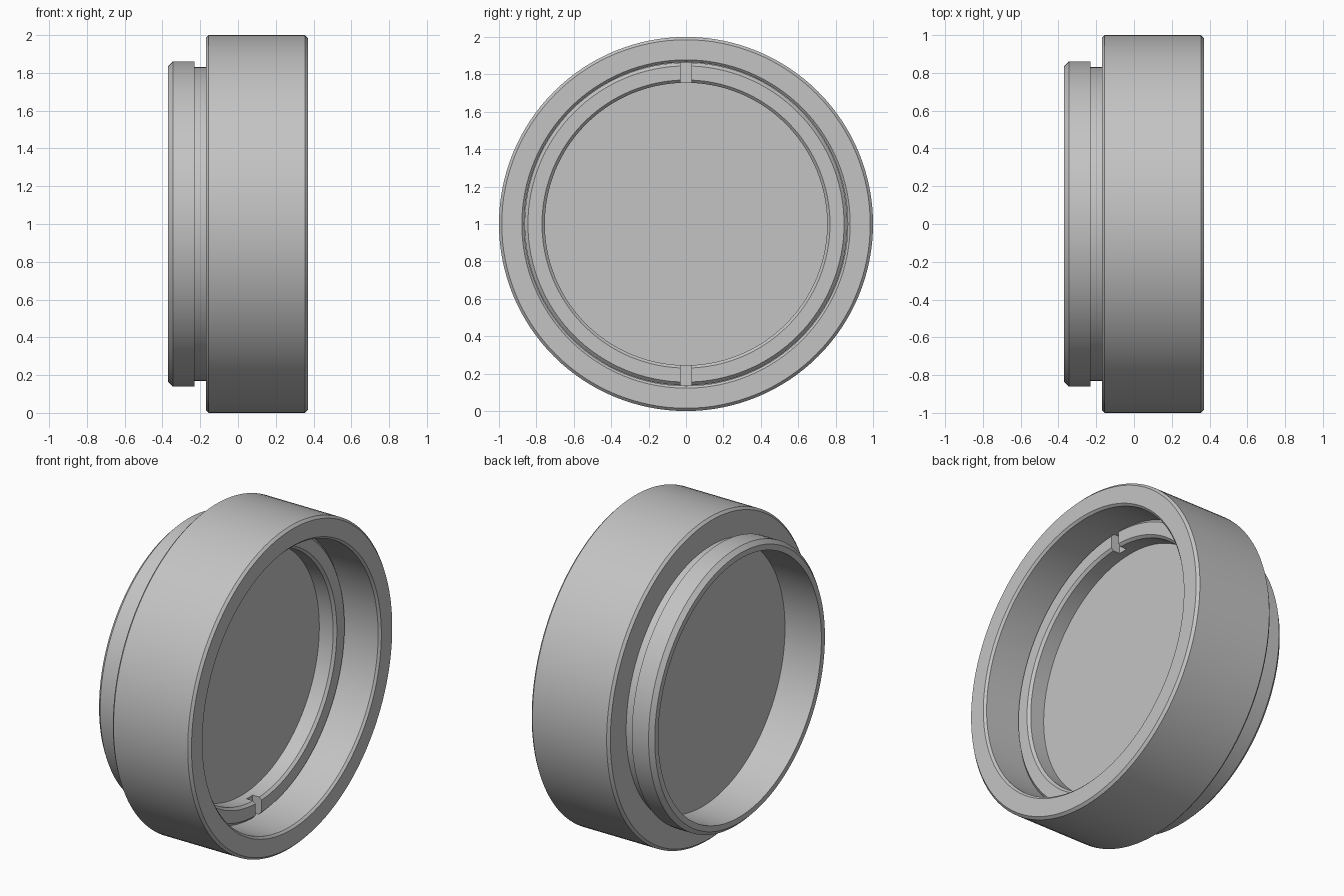
import bpy, bmesh, math

cube = bpy.data.objects.get("Cube")
if cube:
    bpy.data.objects.remove(cube, do_unlink=True)

SEGMENTS = 128
CENTRE = (0, 0, 1)

grey = bpy.data.materials.new("plain grey")
grey.use_nodes = True
colour = (0.55, 0.55, 0.55, 1)
grey.diffuse_color = colour
grey.node_tree.nodes["Principled BSDF"].inputs["Base Color"].default_value = colour


def finish(obj):
    obj.data.materials.clear()
    obj.data.materials.append(grey)
    bpy.ops.object.select_all(action='DESELECT')
    obj.select_set(True)
    bpy.context.view_layer.objects.active = obj
    bpy.ops.object.shade_smooth_by_angle(angle=math.radians(30))


def revolve(name, profile):
    """Turn a closed (x, radius) profile around the x axis."""
    bm = bmesh.new()
    rings = []
    for i in range(SEGMENTS):
        a = 2 * math.pi * i / SEGMENTS
        rings.append([bm.verts.new((x, r * math.sin(a), r * math.cos(a))) for x, r in profile])
    n = len(profile)
    for i in range(SEGMENTS):
        a, b = rings[i], rings[(i + 1) % SEGMENTS]
        for j in range(n):
            k = (j + 1) % n
            bm.faces.new((a[j], a[k], b[k], b[j]))
    bmesh.ops.recalc_face_normals(bm, faces=bm.faces)
    mesh = bpy.data.meshes.new(name)
    bm.to_mesh(mesh)
    bm.free()
    obj = bpy.data.objects.new(name, mesh)
    obj.location = CENTRE
    bpy.context.collection.objects.link(obj)
    return obj


# Housing: wide barrel, relief neck, male rim, stepped bore
housing = revolve("housing", [
    (-0.37, 0.80), (-0.37, 0.835), (-0.345, 0.86), (-0.23, 0.86),
    (-0.23, 0.83), (-0.17, 0.83), (-0.17, 0.985), (-0.155, 1.0),
    (0.355, 1.0), (0.37, 0.985), (0.37, 0.878), (0.357, 0.865),
    (-0.12, 0.865), (-0.12, 0.80)])
finish(housing)

# Disc seated on the shoulder inside the bore
bpy.ops.mesh.primitive_cylinder_add(vertices=SEGMENTS, radius=0.863, depth=0.148,
                                    location=(-0.045, 0, 1), rotation=(0, math.pi / 2, 0))
disc = bpy.context.object
disc.name = "centre_disc"
finish(disc)

# Retaining ring with two tool slots
ring = revolve("retaining_ring", [
    (0.03, 0.755), (0.03, 0.863), (0.122, 0.863), (0.14, 0.845),
    (0.14, 0.77), (0.125, 0.755)])
for side in (1, -1):
    bpy.ops.mesh.primitive_cube_add(size=1, location=(0.14, 0, 1 + side * 0.81))
    cutter = bpy.context.object
    cutter.name = "slot_cutter"
    cutter.scale = (0.12, 0.06, 0.24)
    cutter.hide_render = True
    bpy.context.view_layer.update()
    mod = ring.modifiers.new("slot", 'BOOLEAN')
    mod.operation = 'DIFFERENCE'
    mod.solver = 'EXACT'
    mod.object = cutter
    bpy.context.view_layer.objects.active = ring
    bpy.ops.object.modifier_apply(modifier=mod.name)
    bpy.data.objects.remove(cutter, do_unlink=True)
finish(ring)
